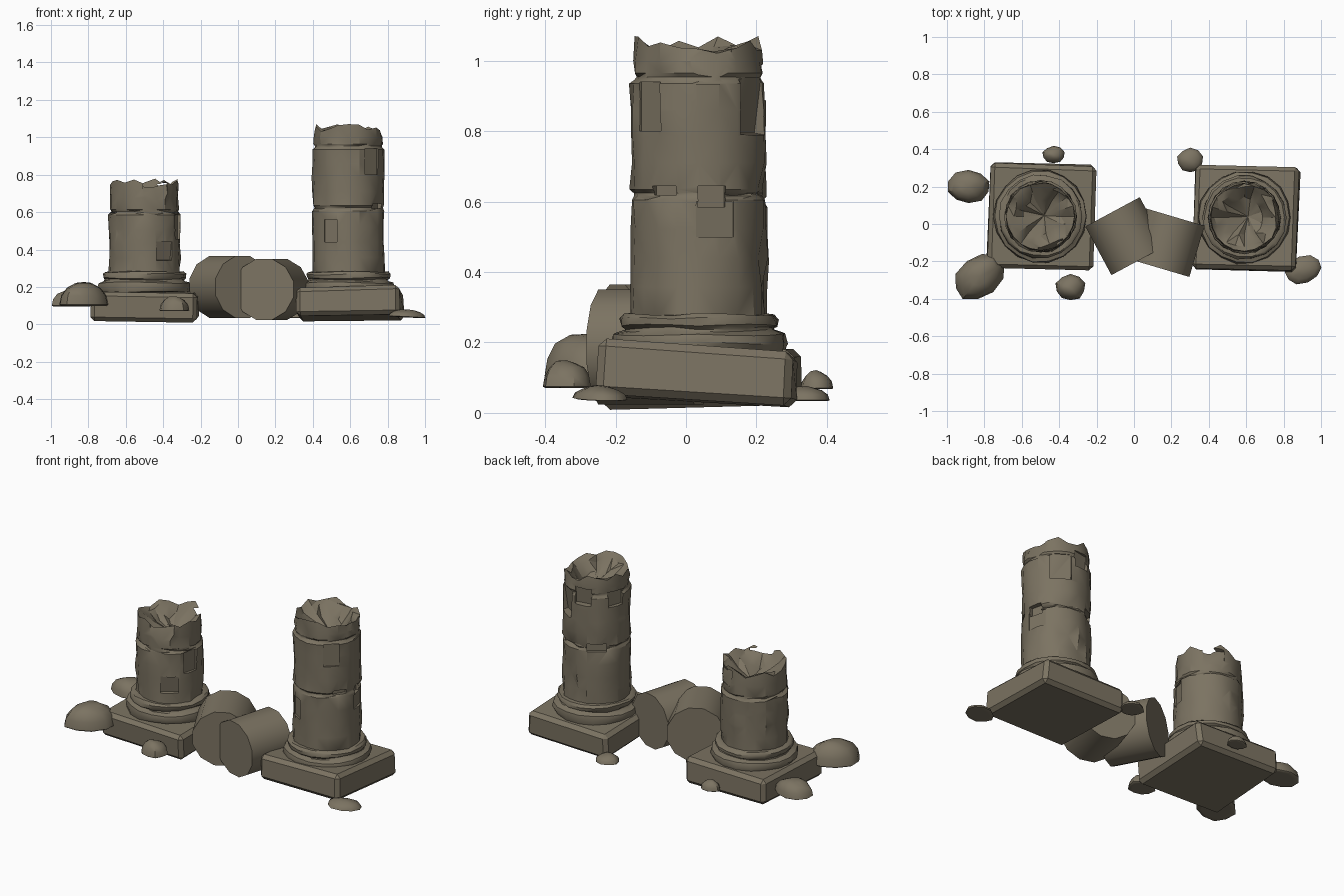
import bpy, bmesh, random
from math import sin, cos, pi, radians, atan2
from mathutils import Vector, Matrix

rng = random.Random(11)
if "Cube" in bpy.data.objects:
    bpy.data.objects.remove(bpy.data.objects["Cube"], do_unlink=True)

# One weathered stone colour
stone = bpy.data.materials.new("weathered_stone")
stone.use_nodes = True
colour = (0.2, 0.172, 0.122, 1)
stone.diffuse_color = colour
bsdf = stone.node_tree.nodes["Principled BSDF"]
bsdf.inputs["Base Color"].default_value = colour
bsdf.inputs["Roughness"].default_value = 0.9


def finish(name, bm, matrix=None, angle=35):
    if matrix is not None:
        bm.transform(matrix)
    bmesh.ops.recalc_face_normals(bm, faces=bm.faces)
    mesh = bpy.data.meshes.new(name)
    bm.to_mesh(mesh)
    bm.free()
    mesh.materials.append(stone)
    obj = bpy.data.objects.new(name, mesh)
    bpy.context.collection.objects.link(obj)
    if angle:
        smooth(obj, angle)
    return obj


def activate(obj):
    bpy.ops.object.select_all(action="DESELECT")
    obj.select_set(True)
    bpy.context.view_layer.objects.active = obj


def smooth(obj, angle):
    activate(obj)
    bpy.ops.object.shade_smooth_by_angle(angle=radians(angle))


def lathe(profile, sides, wobble):
    """Closed solid of rings; wobble(ring, side, r, z) returns the worn r, z."""
    bm = bmesh.new()
    rings = []
    for i, (r, z) in enumerate(profile):
        ring = []
        for k in range(sides):
            a = 2 * pi * k / sides
            rr, zz = wobble(i, k, r, z)
            ring.append(bm.verts.new((rr * cos(a), rr * sin(a), zz)))
        rings.append(ring)
    for low, high in zip(rings, rings[1:]):
        for k in range(sides):
            n = (k + 1) % sides
            bm.faces.new((low[k], low[n], high[n], high[k]))
    bm.faces.new(rings[0][::-1])
    return bm, rings[-1]


def chip(obj, centre, angle, z, width, height, depth, tilt=0):
    """Break a flat flake out of a shaft."""
    bm = bmesh.new()
    bmesh.ops.create_cube(bm, size=1)
    place = (Matrix.Translation((centre[0], centre[1], z))
             @ Matrix.Rotation(radians(angle), 4, "Z")
             @ Matrix.Translation((0.29 - depth, 0, 0))
             @ Matrix.Rotation(radians(tilt), 4, "Y")
             @ Matrix.Diagonal((0.2, width, height, 1)))
    cutter = finish("chip_cutter", bm, place, 0)
    cutter.hide_render = True
    mod = obj.modifiers.new("chip", "BOOLEAN")
    mod.operation, mod.solver, mod.object = "DIFFERENCE", "EXACT", cutter
    activate(obj)
    bpy.ops.object.modifier_apply(modifier=mod.name)
    bpy.data.objects.remove(cutter, do_unlink=True)


def plinth(name, centre, tilt):
    bm = bmesh.new()
    bmesh.ops.create_cube(bm, size=1)
    for v in bm.verts:
        v.co = Vector((v.co.x * 0.56, v.co.y * 0.56, v.co.z * 0.155))
        v.co += Vector([rng.uniform(-0.007, 0.007) for _ in range(3)])
    bmesh.ops.bevel(bm, geom=bm.edges[:], offset=0.022, segments=1, affect="EDGES")
    spin = (Matrix.Rotation(tilt[0], 4, "X") @ Matrix.Rotation(tilt[1], 4, "Y")
            @ Matrix.Rotation(radians(-2), 4, "Z"))
    finish(name, bm, Matrix.Translation(centre) @ spin, 20)


def base_rings(name, x, y, z):
    profile = [(0.2, 0), (0.24, 0.005), (0.25, 0.03), (0.243, 0.055), (0.215, 0.066),
               (0.212, 0.072), (0.223, 0.08), (0.224, 0.1), (0.212, 0.112), (0.18, 0.113)]
    bm, top = lathe(profile, 18, lambda i, k, r, h: (
        r + rng.uniform(-0.004, 0.004), h + 0.004 * sin(k * 0.9 + i)))
    bm.faces.new(top)
    finish(name, bm, Matrix.Translation((x, y, z)), 40)


def shaft(name, x, y, joints, top, chips):
    """Stacked drums with worn arrises, ending in a broken hollow top."""
    profile = []
    for low, high in zip(joints, joints[1:]):
        step = (high - low - 0.03) / 4
        profile += [(0.183, low + 0.004)]
        profile += [(0.192, low + 0.015 + step * i) for i in range(5)]
        profile += [(0.183, high - 0.004)]
    last = joints[-1]
    profile += [(0.18, last + 0.004), (0.185, last + 0.015), (0.184, (last + top) / 2), (0.18, top)]
    rim, inner = len(profile) - 1, len(profile)
    profile += [(0.155, top - 0.025), (0.1, top - 0.075)]
    sides = 20
    jag = [rng.uniform(-0.03, 0.025) for _ in range(sides)]

    def wobble(i, k, r, z):
        if i >= inner:
            return r + rng.uniform(-0.02, 0.012), z + jag[k] * 0.6 + rng.uniform(-0.02, 0.02)
        r += 0.003 * sin(2 * k + i * 1.3) + rng.uniform(-0.003, 0.003)
        if rng.random() < 0.06:
            r -= 0.012
        return r, z + (jag[k] if i == rim else 0)

    bm, edge = lathe(profile, sides, wobble)
    pit = bm.verts.new((0.02, 0.005, top - 0.12))
    for k in range(sides):
        bm.faces.new((edge[k], edge[(k + 1) % sides], pit))
    bmesh.ops.triangulate(bm, faces=bm.faces[:])
    obj = finish(name, bm, Matrix.Translation((x, y, 0)), 0)
    for c in chips:
        chip(obj, (x, y), *c)
    smooth(obj, 30)


def drum(name, x, y, z, axis, radius, length):
    """Fallen drum lying on its side."""
    bm = bmesh.new()
    bmesh.ops.create_cone(bm, cap_ends=True, segments=12, radius1=radius,
                          radius2=radius, depth=length)
    turn = Matrix.Rotation(atan2(axis[1], axis[0]), 4, "Z") @ Matrix.Rotation(pi / 2, 4, "Y")
    finish(name, bm, Matrix.Translation((x, y, z)) @ turn @ Matrix.Rotation(pi / 12, 4, "Z"))


def rock(name, x, y, z, sx, sy, height, turn=0, lean=0):
    """Half-buried dome with a flat underside."""
    bm = bmesh.new()
    bmesh.ops.create_uvsphere(bm, u_segments=10, v_segments=8, radius=1)
    for v in bm.verts:
        flat = v.co.z < -0.01
        v.co.z = -0.05 if flat else v.co.z
        v.co *= 1 + 0.05 * sin(3 * v.co.x + 5 * v.co.y + x * 9)
    place = (Matrix.Translation((x, y, z)) @ Matrix.Rotation(radians(turn), 4, "Z")
             @ Matrix.Rotation(radians(lean), 4, "Y") @ Matrix.Diagonal((sx, sy, height, 1)))
    finish(name, bm, place, 45)


# Tall column
plinth("tall_plinth", (0.6, 0.03, 0.11), (-0.05, -0.02))
base_rings("tall_base_rings", 0.59, 0.035, 0.168)
shaft("tall_shaft", 0.59, 0.035, [0.26, 0.62, 0.95], 1.05, [
    (-32, 0.632, 0.08, 0.026, 0.03), (12, 0.615, 0.08, 0.06, 0.03),
    (15, 0.55, 0.11, 0.1, 0.012), (-48, 0.87, 0.09, 0.14, 0.014),
    (58, 0.86, 0.12, 0.16, 0.03, 8), (12, 1.02, 0.12, 0.14, 0.02, -10),
    (125, 0.625, 0.11, 0.05, 0.03), (160, 0.92, 0.1, 0.09, 0.022),
    (100, 0.93, 0.1, 0.1, 0.025, 6), (-120, 0.5, 0.08, 0.12, 0.012)])

# Short column
plinth("short_plinth", (-0.495, 0.043, 0.097), (0.03, 0.02))
base_rings("short_base_rings", -0.5, 0.04, 0.168)
shaft("short_shaft", -0.5, 0.04, [0.26, 0.6], 0.755, [
    (200, 0.625, 0.1, 0.04, 0.03), (130, 0.57, 0.1, 0.06, 0.025),
    (-55, 0.38, 0.1, 0.1, 0.018, 8), (-15, 0.52, 0.09, 0.13, 0.018),
    (100, 0.45, 0.09, 0.08, 0.022), (-130, 0.53, 0.08, 0.1, 0.012),
    (-70, 0.74, 0.14, 0.1, 0.03, -20), (60, 0.72, 0.12, 0.1, 0.025, -12)])

# Fallen drums between the columns
drum("fallen_drum_right", -0.045, -0.065, 0.2, (0.14, -0.26), 0.171, 0.295)
drum("fallen_drum_left", 0.18, -0.1, 0.187, (-0.08, -0.27), 0.169, 0.285)

# Scattered rubble
rock("rubble_outer", -0.885, 0.2, 0.1, 0.115, 0.09, 0.085)
rock("rubble_large", -0.825, -0.28, 0.105, 0.15, 0.11, 0.125, 40)
rock("rubble_front", -0.34, -0.34, 0.075, 0.08, 0.07, 0.075)
rock("rubble_back_small", -0.43, 0.37, 0.07, 0.06, 0.046, 0.05)
rock("rubble_back", 0.3, 0.34, 0.036, 0.07, 0.065, 0.04)
rock("rubble_flat", 0.905, -0.245, 0.04, 0.1, 0.072, 0.038, 20, 3)
